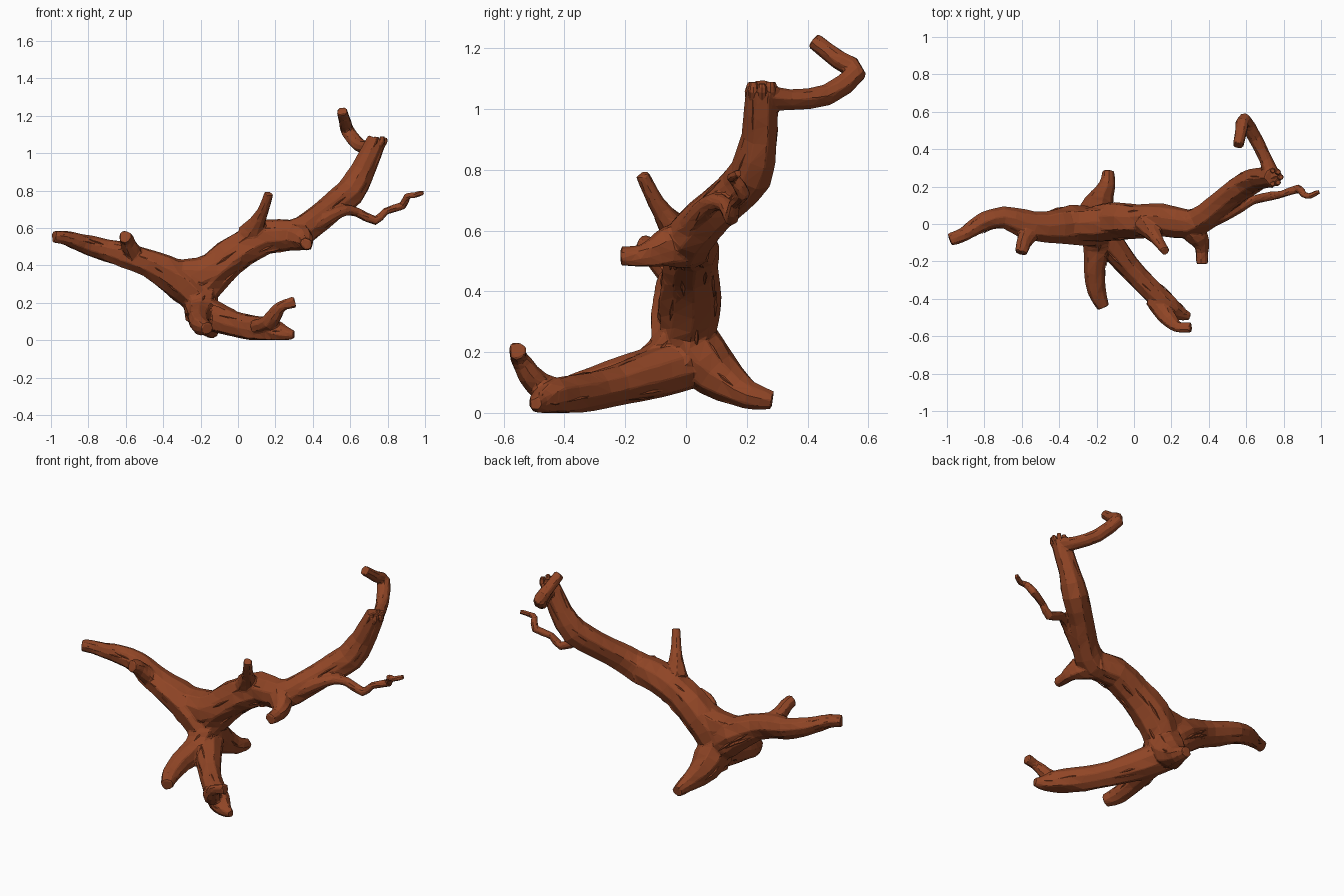
import bpy, bmesh, math, random
from mathutils import Vector

random.seed(4)
SIDES = 9

brown = bpy.data.materials.new("reddish_brown_wood")
brown.diffuse_color = (0.28, 0.06, 0.019, 1)


def spline(points, steps):
    """Catmull-Rom samples of (x, y, z, radius) points."""
    p = [Vector(q) for q in points]
    p = [p[0] * 2 - p[1]] + p + [p[-1] * 2 - p[-2]]
    out = []
    for i in range(1, len(p) - 2):
        a, b, c, d = p[i - 1:i + 3]
        for k in range(steps):
            t = k / steps
            out.append(0.5 * (2 * b + (c - a) * t + (2 * a - 5 * b + 4 * c - d) * t * t
                              + (3 * b - a - 3 * c + d) * t ** 3))
    return out + [p[-2]]


def limb(bm, points, steps=2, rough=0.13):
    """Gnarled tapering tube whose ridges run along its length."""
    pts = spline(points, steps)
    ridge = [random.uniform(-rough, rough) for _ in range(SIDES)]
    side, rings = None, []
    for i, p in enumerate(pts):
        axis = (pts[min(i + 1, len(pts) - 1)].xyz - pts[max(i - 1, 0)].xyz).normalized()
        side = axis.orthogonal() if side is None else side - axis * side.dot(axis)
        side.normalize()
        other = axis.cross(side)
        ring = []
        for s in range(SIDES):
            ridge[s] = 0.8 * ridge[s] + random.uniform(-rough, rough) * 0.5
            a = math.tau * s / SIDES
            r = p.w * (1.04 + ridge[s])
            ring.append(bm.verts.new(p.xyz + (side * math.cos(a) + other * math.sin(a)) * r))
        rings.append(ring)
    for a, b in zip(rings, rings[1:]):
        for s in range(SIDES):
            t = (s + 1) % SIDES
            bm.faces.new((a[s], a[t], b[t], b[s]))
    bm.faces.new(rings[0][::-1])
    bm.faces.new(rings[-1])


def make_object(name, bm):
    mesh = bpy.data.meshes.new(name)
    bm.normal_update()
    bm.to_mesh(mesh)
    bm.free()
    mesh.materials.append(brown)
    ob = bpy.data.objects.new(name, mesh)
    bpy.context.collection.objects.link(ob)
    return ob


# Trunk, bending into the long left branch
left_branch = [(-0.18, 0, 0.13, 0.075), (-0.23, 0, 0.24, 0.097), (-0.34, 0, 0.335, 0.1),
               (-0.48, -0.015, 0.41, 0.078), (-0.6, 0.005, 0.455, 0.07), (-0.7, 0.035, 0.483, 0.06),
               (-0.8, 0.012, 0.508, 0.053), (-0.87, -0.03, 0.53, 0.043), (-0.92, -0.06, 0.548, 0.036),
               (-0.985, -0.085, 0.555, 0.032)]
# Heavy right branch climbing to the broken top
right_branch = [(-0.2, 0, 0.14, 0.08), (-0.195, 0.005, 0.27, 0.092), (-0.105, 0.015, 0.385, 0.1),
                (0.02, 0.015, 0.485, 0.09), (0.15, 0.02, 0.55, 0.088), (0.3, 0.0, 0.565, 0.08),
                (0.4, 0.05, 0.63, 0.07), (0.5, 0.135, 0.71, 0.067), (0.6, 0.21, 0.795, 0.071),
                (0.665, 0.24, 0.91, 0.06), (0.745, 0.25, 1.075, 0.049)]
# Wood filling the fork
fork = [(-0.4, 0, 0.37, 0.07), (-0.2, 0, 0.35, 0.092), (0, 0.01, 0.46, 0.075)]
# Three ground roots and the raised prong on the longest
long_root = [(-0.22, 0.03, 0.17, 0.085), (-0.14, -0.09, 0.135, 0.08), (-0.03, -0.23, 0.093, 0.062),
             (0.08, -0.345, 0.065, 0.062), (0.18, -0.435, 0.052, 0.06), (0.24, -0.475, 0.035, 0.042),
             (0.3, -0.495, 0.03, 0.02)]
root_prong = [(0.1, -0.4, 0.07, 0.045), (0.17, -0.49, 0.095, 0.045), (0.215, -0.54, 0.165, 0.034),
              (0.25, -0.555, 0.19, 0.027), (0.305, -0.555, 0.205, 0.029)]
front_root = [(-0.2, 0, 0.24, 0.092), (-0.2, -0.06, 0.175, 0.085), (-0.2, -0.13, 0.14, 0.072),
              (-0.21, -0.25, 0.113, 0.058), (-0.2, -0.36, 0.08, 0.05), (-0.165, -0.445, 0.062, 0.034)]
back_root = [(-0.205, 0, 0.26, 0.095), (-0.2, 0.06, 0.165, 0.09), (-0.175, 0.14, 0.098, 0.064),
             (-0.145, 0.21, 0.057, 0.043), (-0.14, 0.285, 0.042, 0.029)]
# Short broken stubs
left_stub = [(-0.53, -0.02, 0.44, 0.05), (-0.58, -0.08, 0.5, 0.045), (-0.595, -0.12, 0.54, 0.037),
             (-0.605, -0.155, 0.555, 0.033)]
upper_stub = [(0.07, 0, 0.56, 0.07), (0.105, -0.055, 0.63, 0.042), (0.135, -0.1, 0.695, 0.028),
              (0.165, -0.145, 0.785, 0.023)]
lower_stub = [(0.25, 0.03, 0.56, 0.08), (0.325, -0.045, 0.55, 0.07), (0.36, -0.1, 0.53, 0.048),
              (0.365, -0.15, 0.517, 0.034), (0.365, -0.215, 0.515, 0.031)]
# Hooked twig at the top and the crooked thin twig
hooked_twig = [(0.74, 0.24, 1.04, 0.045), (0.705, 0.34, 1.03, 0.034), (0.645, 0.46, 1.045, 0.034),
               (0.585, 0.56, 1.12, 0.036), (0.575, 0.505, 1.16, 0.031), (0.555, 0.42, 1.225, 0.028)]
thin_twig = [(0.28, -0.01, 0.555, 0.06), (0.39, 0.015, 0.605, 0.045), (0.49, 0.05, 0.66, 0.034),
             (0.57, 0.09, 0.695, 0.028), (0.64, 0.13, 0.685, 0.024), (0.735, 0.15, 0.64, 0.024),
             (0.79, 0.16, 0.69, 0.019), (0.88, 0.19, 0.72, 0.022), (0.905, 0.16, 0.77, 0.018),
             (0.94, 0.15, 0.775, 0.015), (0.99, 0.175, 0.79, 0.013)]

limbs = [left_branch, right_branch, fork, long_root, root_prong, front_root, back_root,
         left_stub, upper_stub, lower_stub, hooked_twig, thin_twig]
bm = bmesh.new()
for points in limbs:
    limb(bm, points)
for v in bm.verts:                      # flat underside where it rests
    v.co.z = max(v.co.z, 0.0)
wood = make_object("driftwood_branch", bm)

# Fuse the limbs into one skin, then facet it
remesh = wood.modifiers.new("fuse", 'REMESH')
remesh.mode = 'VOXEL'
remesh.voxel_size = 0.006
soften = wood.modifiers.new("soften", 'SMOOTH')
soften.iterations = 4
facet = wood.modifiers.new("facet", 'DECIMATE')
facet.ratio = 0.03

# Thin raised slivers of bark running along the thick limbs
bm = bmesh.new()
for points, count in ((left_branch, 28), (right_branch, 42), (long_root, 18),
                      (front_root, 8), (back_root, 8), (thin_twig[:4], 5)):
    path = spline(points, 6)
    for _ in range(count):
        i = random.randrange(2, len(path) - 6)
        p, q = path[i], path[i + 5]
        axis = (q.xyz - p.xyz).normalized()
        u = axis.orthogonal().normalized()
        v = axis.cross(u)
        a = random.uniform(0, math.tau)
        out = u * math.cos(a) + v * math.sin(a)
        across = axis.cross(out)
        start, end = p.xyz + out * p.w * 0.97, q.xyz + out * q.w * 0.97
        end += across * random.uniform(-0.015, 0.015)
        mid = start.lerp(end, random.uniform(0.35, 0.65))
        w = p.w * 0.08
        loop = [bm.verts.new(c) for c in (start, mid - across * w, end, mid + across * w)]
        tip = bm.verts.new(mid + out * p.w * 0.08)
        for k in range(4):
            bm.faces.new((loop[k], loop[(k + 1) % 4], tip))
        bm.faces.new(loop[::-1])
bmesh.ops.recalc_face_normals(bm, faces=bm.faces)
make_object("bark_slivers", bm)

# Splintered knots around the broken top
bm = bmesh.new()
for k in range(7):
    a = math.tau * k / 7
    x, y = 0.745 + 0.036 * math.cos(a), 0.25 + 0.036 * math.sin(a)
    limb(bm, [(x - 0.025, y, 1.02, 0.014), (x, y, 1.06, 0.017),
              (x + 0.004, y, 1.075 + random.uniform(0, 0.014), 0.011)], 2, 0.2)
make_object("broken_top_splinters", bm)
